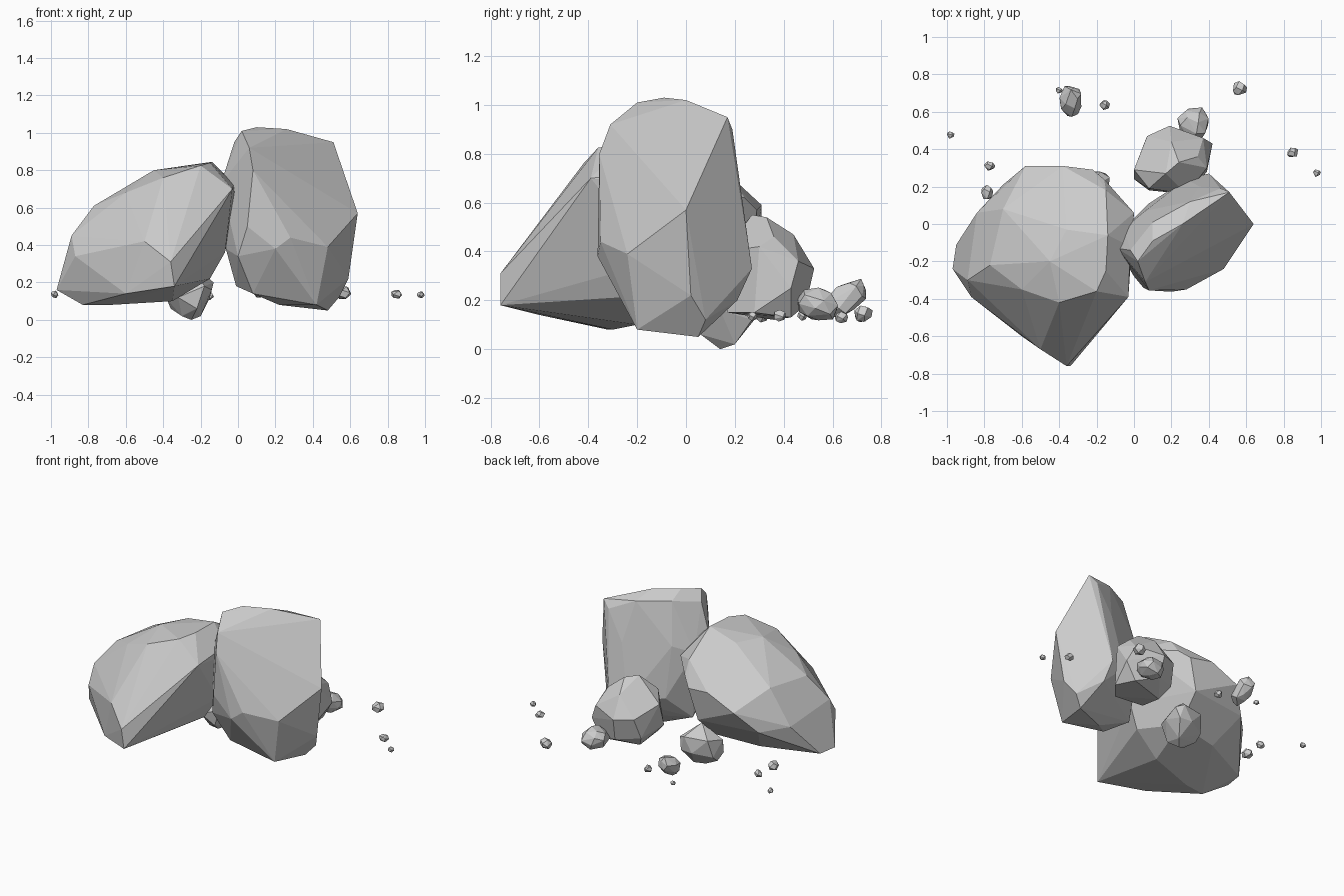
import bpy, bmesh, math, random
from mathutils import Vector, Matrix


def hull_rock(name, pts):
    """Flat-faced boulder: convex hull around a few corner points."""
    bm = bmesh.new()
    for p in pts:
        bm.verts.new(p)
    bmesh.ops.convex_hull(bm, input=bm.verts[:])
    loose = [v for v in bm.verts if not v.link_faces]
    bmesh.ops.delete(bm, geom=loose, context='VERTS')
    bmesh.ops.dissolve_limit(bm, angle_limit=math.radians(4),
                             verts=bm.verts[:], edges=bm.edges[:])
    bmesh.ops.recalc_face_normals(bm, faces=bm.faces[:])
    me = bpy.data.meshes.new(name)
    bm.to_mesh(me)
    bm.free()
    ob = bpy.data.objects.new(name, me)
    bpy.context.collection.objects.link(ob)
    return ob


def chip_rock(name, centre, half, seed, n=18, tilt=0.0):
    """Small stone: jittered points on a sphere, fitted to given half sizes."""
    rnd = random.Random(seed)
    pts = []
    for i in range(n):
        z = 1 - 2 * (i + 0.5) / n
        a = i * 2.39996 + rnd.uniform(-0.3, 0.3)
        r = math.sqrt(1 - z * z)
        pts.append(Vector((r * math.cos(a), r * math.sin(a), z)) * rnd.uniform(0.92, 1.1))
    lo = [min(p[k] for p in pts) for k in range(3)]
    hi = [max(p[k] for p in pts) for k in range(3)]
    rot = Matrix.Rotation(tilt, 3, 'X')
    out = []
    for p in pts:
        q = Vector([((p[k] - lo[k]) / (hi[k] - lo[k]) * 2 - 1) * half[k] for k in range(3)])
        out.append(rot @ q + Vector(centre))
    return hull_rock(name, out)


# Tall boulder on the right
hull_rock("tall_boulder", [
    (0.02, -0.20, 1.01), (0.10, -0.09, 1.03), (0.26, 0.0, 1.02), (0.51, 0.17, 0.95),
    (0.46, 0.19, 0.90), (0.06, -0.31, 0.92), (-0.02, -0.14, 0.95), (-0.09, -0.13, 0.73),
    (0.08, -0.355, 0.80), (0.05, -0.34, 0.50), (0.20, -0.362, 0.38), (0.0, -0.28, 0.34),
    (-0.065, -0.12, 0.38), (-0.01, -0.06, 0.18), (0.08, -0.20, 0.14), (0.28, -0.35, 0.44),
    (0.22, -0.28, 0.25), (0.48, -0.24, 0.39), (0.64, 0.0, 0.57), (0.59, 0.02, 0.22),
    (0.54, 0.08, 0.12), (0.48, 0.05, 0.05), (0.22, -0.08, 0.08), (0.42, -0.20, 0.08),
    (0.40, 0.27, 0.33), (0.28, 0.24, 0.33), (0.42, 0.21, 0.20), (0.08, 0.11, 0.35),
    (0.06, 0.07, 0.70), (0.35, 0.20, 0.70), (-0.05, -0.02, 0.65), (0.30, 0.12, 0.97),
    (0.10, 0.01, 0.98),
])

# Wide leaning boulder on the left
hull_rock("leaning_boulder", [
    (-0.14, -0.06, 0.845), (-0.15, -0.25, 0.84), (-0.20, -0.36, 0.825), (-0.40, -0.42, 0.76),
    (-0.45, -0.20, 0.80), (-0.36, -0.03, 0.80), (-0.60, -0.35, 0.68),
    (-0.77, -0.22, 0.61), (-0.89, -0.30, 0.45), (-0.97, -0.24, 0.16), (-0.87, -0.39, 0.34),
    (-0.50, -0.67, 0.42), (-0.36, -0.76, 0.31), (-0.34, -0.76, 0.18), (-0.60, -0.60, 0.14),
    (-0.83, -0.32, 0.08), (-0.68, -0.30, 0.08), (-0.35, -0.20, 0.10), (-0.15, -0.15, 0.22),
    (-0.07, -0.12, 0.36), (-0.03, -0.39, 0.70), (-0.02, -0.12, 0.73), (0.0, 0.06, 0.65),
    (-0.15, 0.18, 0.71), (-0.16, 0.24, 0.62), (-0.22, 0.29, 0.57), (-0.38, 0.31, 0.59),
    (-0.58, 0.31, 0.50), (-0.28, 0.27, 0.36), (-0.70, 0.21, 0.36), (-0.70, 0.08, 0.62),
    (-0.95, -0.11, 0.16), (-0.84, 0.06, 0.38), (-0.60, 0.05, 0.18), (-0.30, 0.10, 0.20),
])

# Medium rock behind the tall boulder
hull_rock("back_rock", [
    (0.17, 0.27, 0.55), (0.24, 0.33, 0.54), (0.20, 0.44, 0.47), (0.07, 0.47, 0.34),
    (0.19, 0.525, 0.33), (0.37, 0.46, 0.36), (0.42, 0.43, 0.25), (0.39, 0.30, 0.42),
    (0.0, 0.29, 0.40), (0.0, 0.24, 0.24), (0.05, 0.42, 0.20), (0.20, 0.49, 0.18),
    (0.35, 0.43, 0.13), (0.10, 0.36, 0.12), (0.08, 0.18, 0.16), (0.30, 0.17, 0.15),
    (0.39, 0.28, 0.15), (0.28, 0.16, 0.40), (0.08, 0.19, 0.45), (0.34, 0.36, 0.46),
])

# Wedge stone under the leaning boulder
hull_rock("wedge_stone", [
    (-0.25, 0.14, 0.0), (-0.20, 0.20, 0.02), (-0.30, 0.12, 0.02), (-0.38, 0.13, 0.11),
    (-0.36, 0.22, 0.10), (-0.24, 0.28, 0.12), (-0.15, 0.27, 0.12), (-0.13, 0.25, 0.20),
    (-0.14, 0.14, 0.16), (-0.22, 0.06, 0.06), (-0.32, 0.05, 0.12), (-0.18, 0.05, 0.18),
    (-0.18, 0.28, 0.22), (-0.34, 0.25, 0.22), (-0.38, 0.14, 0.20), (-0.25, 0.18, 0.30),
    (-0.36, 0.17, 0.06),
])

# Small stones and scattered pebbles: centre, half sizes, tilt
stones = [
    ((0.315, 0.54, 0.185), (0.083, 0.083, 0.067), 0.0),
    ((-0.34, 0.655, 0.21), (0.058, 0.097, 0.058), 0.65),
    ((0.567, 0.728, 0.147), (0.038, 0.038, 0.034), 0.3),
    ((-0.40, 0.715, 0.125), (0.018, 0.017, 0.015), 0.0),
    ((-0.157, 0.637, 0.13), (0.028, 0.027, 0.024), 0.0),
    ((0.848, 0.383, 0.137), (0.029, 0.025, 0.024), 0.0),
    ((0.978, 0.272, 0.134), (0.021, 0.020, 0.018), 0.0),
    ((-0.98, 0.475, 0.136), (0.020, 0.020, 0.020), 0.0),
    ((-0.772, 0.31, 0.135), (0.029, 0.025, 0.026), 0.0),
    ((-0.785, 0.172, 0.14), (0.032, 0.038, 0.030), 0.0),
]
for i, (c, h, t) in enumerate(stones):
    chip_rock("small_stone" if i < 2 else "pebble", c, h, 10 + i, 22 if i < 2 else 14, t)
